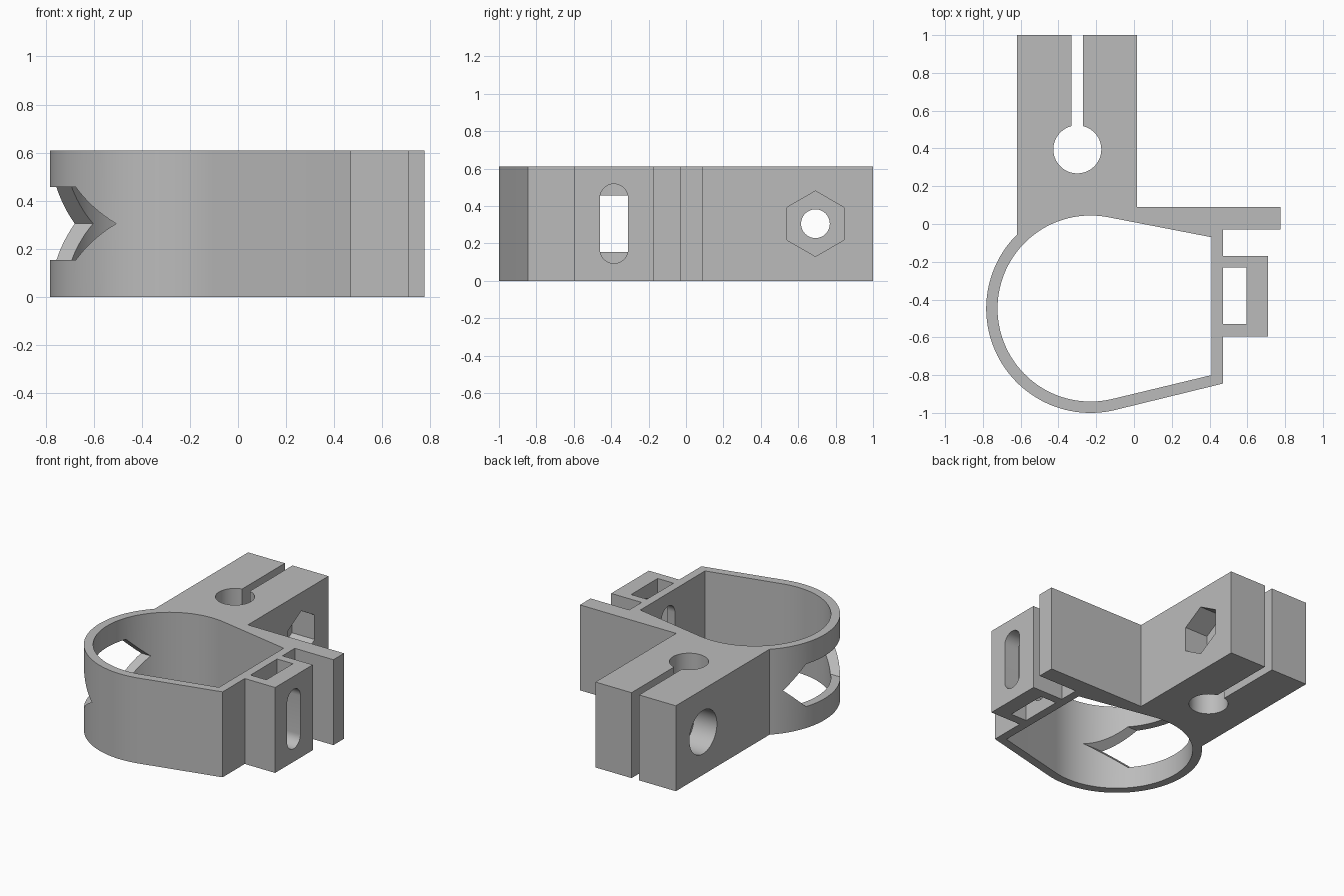
import bpy, bmesh
from math import radians, degrees, pi, sin, cos, acos, atan2, hypot
from mathutils import Matrix

cube = bpy.data.objects.get("Cube")
if cube:
    bpy.data.objects.remove(cube, do_unlink=True)

HEIGHT = 0.61
MID = HEIGHT / 2
RING = (-0.23, -0.4475)
R_OUT, R_IN = 0.5525, 0.4925
TURN_X = Matrix(((0, 0, 1), (1, 0, 0), (0, 1, 0)))  # profile (y, z) swept along x

grey = bpy.data.materials.new("matte grey")
grey.use_nodes = True
grey.diffuse_color = (0.5, 0.5, 0.5, 1)
grey.node_tree.nodes["Principled BSDF"].inputs["Base Color"].default_value = grey.diffuse_color


def arc(centre, radius, start, end, steps):
    """Points along an arc, angles in degrees."""
    angles = [radians(start + (end - start) * i / steps) for i in range(steps + 1)]
    return [(centre[0] + radius * cos(a), centre[1] + radius * sin(a)) for a in angles]


def rect(a0, a1, b0, b1):
    return [(a0, b0), (a1, b0), (a1, b1), (a0, b1)]


def tangent(radius, point, side):
    """Angle where a line from the point touches the ring circle."""
    dx, dy = point[0] - RING[0], point[1] - RING[1]
    return degrees(atan2(dy, dx) + side * acos(radius / hypot(dx, dy)))


def prism(name, profile, low, high, along_x=False):
    """Extrude a closed profile along z, or along x."""
    bm = bmesh.new()
    face = bm.faces.new([bm.verts.new((u, v, low)) for u, v in profile])
    extruded = bmesh.ops.extrude_face_region(bm, geom=[face])["geom"]
    top = [g for g in extruded if isinstance(g, bmesh.types.BMVert)]
    bmesh.ops.translate(bm, verts=top, vec=(0, 0, high - low))
    if along_x:
        bmesh.ops.transform(bm, matrix=TURN_X.to_4x4(), verts=bm.verts)
    bmesh.ops.recalc_face_normals(bm, faces=bm.faces)
    mesh = bpy.data.meshes.new(name)
    bm.to_mesh(mesh)
    bm.free()
    mesh.materials.append(grey)
    obj = bpy.data.objects.new(name, mesh)
    bpy.context.collection.objects.link(obj)
    return obj


# Clamp body: ring, strap box, flange and split arm with a keyhole
corner = (0.47, -0.845)
outline = arc(RING, R_OUT, degrees(acos(-0.39 / R_OUT)), 360 + tangent(R_OUT, corner, -1), 60)
outline += [corner, (0.47, -0.595), (0.71, -0.595), (0.71, -0.17), (0.47, -0.17),
            (0.47, -0.03), (0.775, -0.03), (0.775, 0.09), (0.015, 0.09), (0.015, 1), (-0.27, 1)]
outline += arc((-0.3, 0.395), 0.127, 76.3, -256.3, 48)
outline += [(-0.33, 1), (-0.62, 1)]
body = prism("clamp_body", outline, 0, HEIGHT)

# Main cavity: round on the left, tapering to a flat wall on the right
low, high = (0.41, -0.8), (0.41, -0.07)
cavity = arc(RING, R_IN, tangent(R_IN, high, 1), 360 + tangent(R_IN, low, -1), 72) + [low, high]

# Side openings, drawn in y and z
strap_y, strap_r, strap_rise = -0.385, 0.075, 0.1375
strap = (arc((strap_y, MID + strap_rise), strap_r, 0, 180, 16)
         + arc((strap_y, MID - strap_rise), strap_r, 180, 360, 16))
window = [(-0.926, MID), (-0.775, MID - 0.152), (-0.275, MID - 0.152),
          (-0.125, MID), (-0.275, MID + 0.152), (-0.775, MID + 0.152)]
bolt = (0.692, MID)

cutters = [
    prism("cavity_cutter", cavity, -0.1, HEIGHT + 0.1),
    prism("strap_pocket_cutter", rect(0.47, 0.595, -0.53, -0.23), -0.1, HEIGHT + 0.1),
    prism("strap_slot_cutter", strap, 0.3, 0.9, True),
    prism("window_cutter", window, -1, -0.25, True),
    prism("bolt_hole_cutter", arc(bolt, 0.077, 0, 348.75, 31), -0.8, 0.2, True),
    prism("nut_pocket_cutter", arc(bolt, 0.175, 30, 330, 5), -0.165, 0.2, True),
    prism("bolt_head_cutter", arc(bolt, 0.155, 0, 352.5, 47), -0.8, -0.44, True),
]

bpy.context.view_layer.objects.active = body
for cutter in cutters:
    cutter.hide_render = True
    mod = body.modifiers.new(cutter.name, "BOOLEAN")
    mod.operation = "DIFFERENCE"
    mod.solver = "EXACT"
    mod.object = cutter
    bpy.ops.object.modifier_apply(modifier=mod.name)
    bpy.data.objects.remove(cutter, do_unlink=True)

# Smooth the round walls, keep the machined edges crisp
bpy.ops.object.select_all(action="DESELECT")
body.select_set(True)
bpy.ops.object.shade_smooth_by_angle(angle=radians(25))
